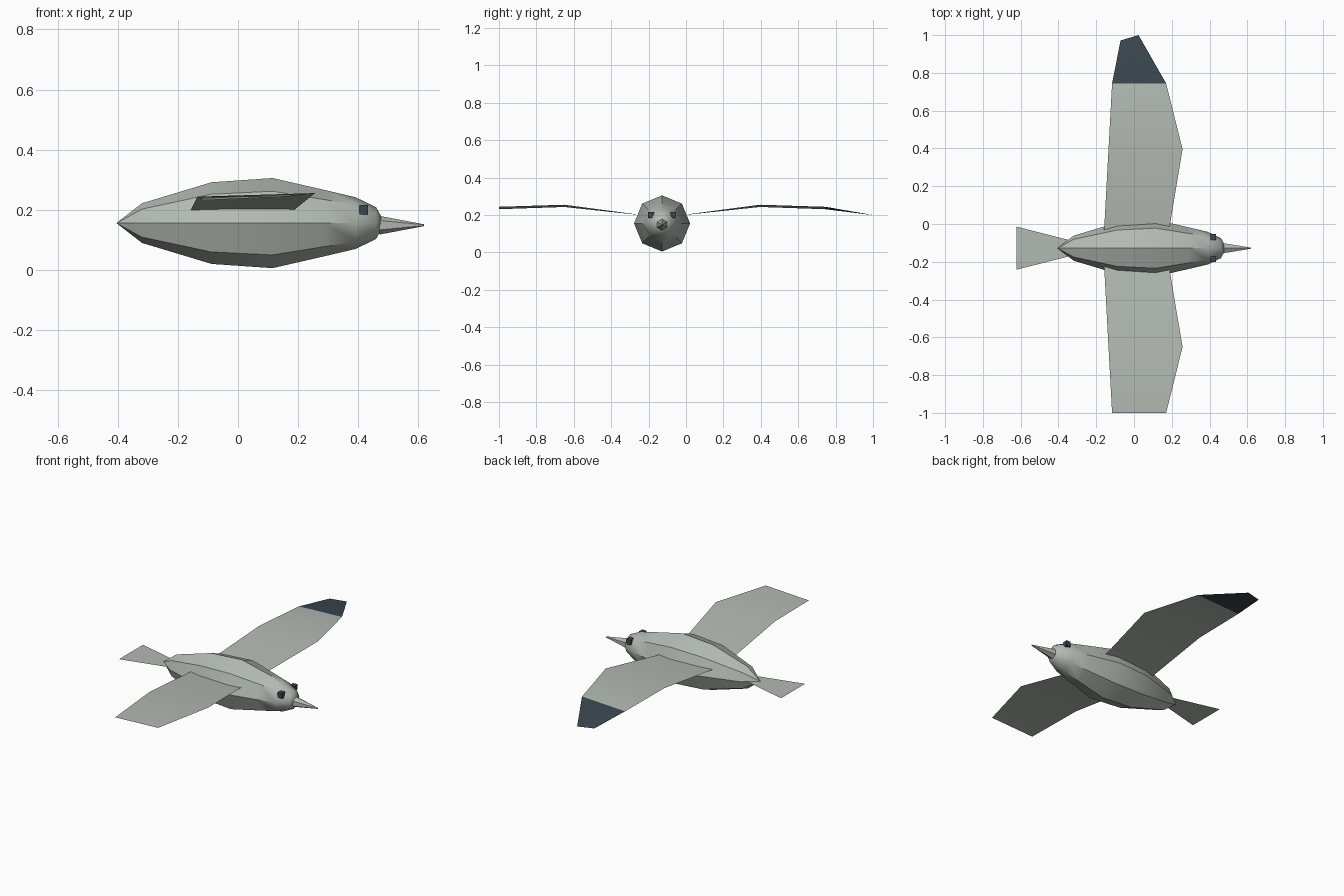
import bpy, bmesh, math

if "Cube" in bpy.data.objects:
    bpy.data.objects.remove(bpy.data.objects["Cube"])

CY = -0.128          # body centre line in y
CZ = 0.155           # body centre line in z


def material(name, rgb):
    m = bpy.data.materials.new(name)
    m.diffuse_color = (*rgb, 1)
    m.use_nodes = True
    m.node_tree.nodes["Principled BSDF"].inputs["Base Color"].default_value = m.diffuse_color
    return m


GREY = material("feather grey", (0.45, 0.49, 0.45))
DARK = material("dark slate", (0.042, 0.063, 0.08))


def finish(name, bm, mats, smooth=False):
    me = bpy.data.meshes.new(name)
    bm.to_mesh(me)
    bm.free()
    for m in mats:
        me.materials.append(m)
    for p in me.polygons:
        p.use_smooth = smooth
    ob = bpy.data.objects.new(name, me)
    bpy.context.collection.objects.link(ob)
    return ob


def lathe_x(stations, sides, cz):
    """Rings of (x, radius) around the x axis, closed at both ends."""
    bm = bmesh.new()
    rings = []
    for x, r in stations:
        if r == 0:
            rings.append([bm.verts.new((x, CY, cz))] * sides)
            continue
        angles = [math.pi / 2 + 2 * math.pi * i / sides for i in range(sides)]
        rings.append([bm.verts.new((x, CY + r * math.cos(a), cz + r * math.sin(a)))
                      for a in angles])
    for a, b in zip(rings, rings[1:]):
        for i in range(sides):
            j = (i + 1) % sides
            loop = list(dict.fromkeys((a[i], a[j], b[j], b[i])))
            bm.faces.new(loop)
    for ring in (rings[0], rings[-1]):
        if len(set(ring)) > 2:
            bm.faces.new(ring)
    bmesh.ops.recalc_face_normals(bm, faces=bm.faces)
    return bm


# Body: eight-sided, sharp lengthwise ridges that fade into a round head
bm = lathe_x([(-0.405, 0), (-0.32, 0.066), (-0.088, 0.136), (0.115, 0.15),
              (0.29, 0.11), (0.392, 0.086), (0.46, 0.053), (0.476, 0.024)], 8, CZ)
for e in bm.edges:
    a, b = e.verts
    e.smooth = not (abs(a.co.x - b.co.x) > 0.01 and max(a.co.x, b.co.x) < 0.4)
finish("body", bm, [GREY], smooth=True)

# Beak
finish("beak", lathe_x([(0.472, 0.031), (0.62, 0.003)], 6, 0.148), [GREY])

# Eyes
for side, label in ((1, "left"), (-1, "right")):
    bm = bmesh.new()
    bmesh.ops.create_cube(bm, size=1)
    bmesh.ops.scale(bm, vec=(0.028, 0.03, 0.032), verts=bm.verts)
    bmesh.ops.translate(bm, vec=(0.419, CY + side * 0.059, 0.199), verts=bm.verts)
    finish(label + "_eye", bm, [DARK])

# Wings: ribs of (trailing x, y, z), (leading x, y, z), y measured from the body
RIBS = [((-0.159, 0.08, 0.196), (0.183, 0.08, 0.196)),
        ((-0.135, 0.523, 0.243), (0.257, 0.523, 0.255)),
        ((-0.116, 0.873, 0.231), (0.17, 0.873, 0.244))]
TIP = ((-0.071, 1.1, 0.203), (0.024, 1.128, 0.2))


def wing(name, side, ribs):
    bm = bmesh.new()
    rows = [[bm.verts.new((x, CY + side * y, z)) for x, y, z in rib] for rib in ribs]
    for (a, b), (c, d) in zip(rows, rows[1:]):
        f = bm.faces.new((a, b, d, c))
        f.normal_update()
        if f.normal.z < 0:
            f.normal_flip()
        # Dark feather tip beyond the last full rib
        f.material_index = int(abs(f.calc_center_median().y - CY) > 0.88)
    finish(name, bm, [GREY, DARK], smooth=True)


wing("left_wing", 1, RIBS + [TIP])
wing("right_wing", -1, RIBS)

# Tail: flat fan
bm = bmesh.new()
bm.faces.new([bm.verts.new((x, CY + y, CZ)) for x, y in
              ((-0.622, -0.114), (-0.32, -0.037), (-0.32, 0.037), (-0.622, 0.114))])
finish("tail", bm, [GREY])
